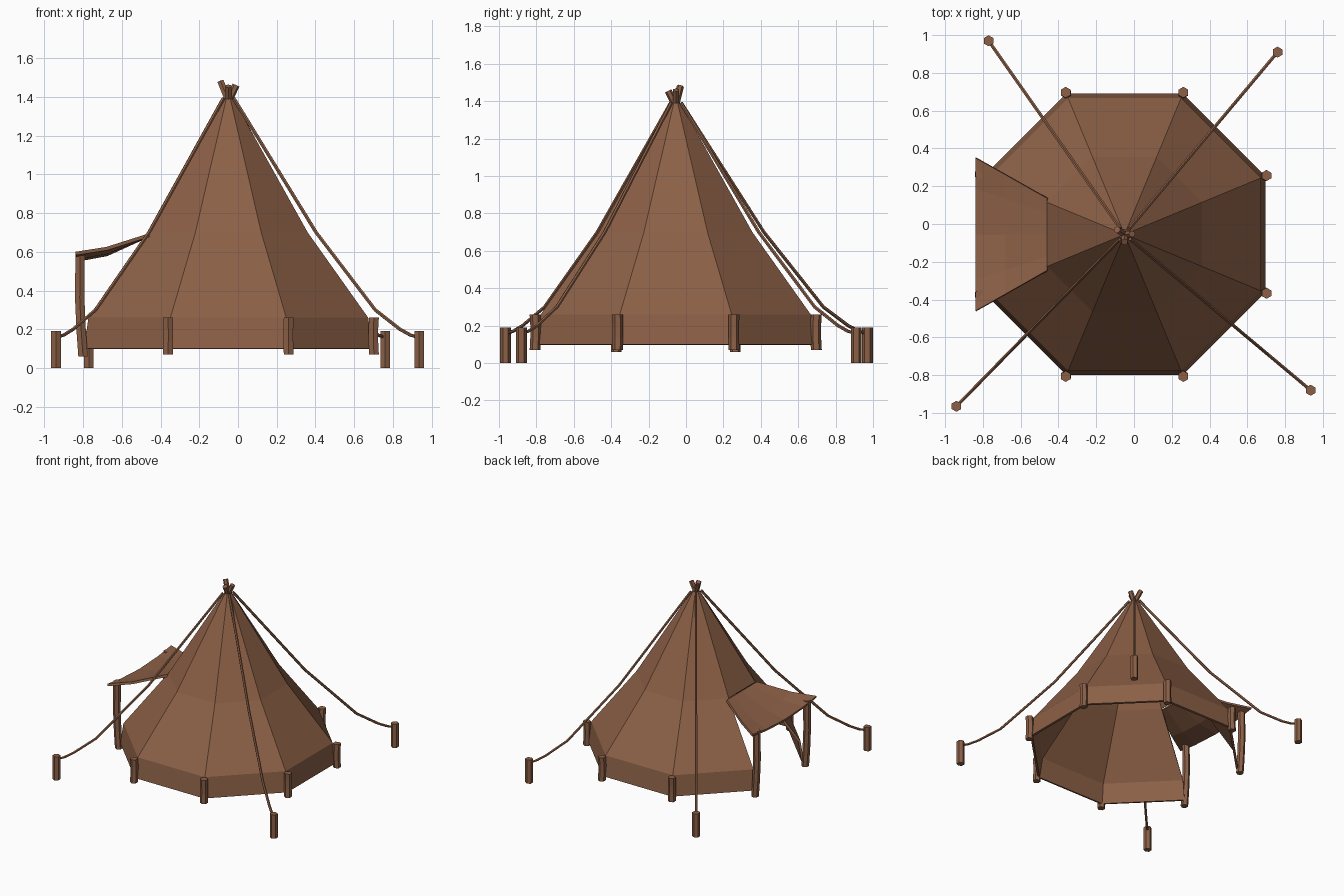
import bpy, bmesh, math
from mathutils import Vector, Quaternion

if "Cube" in bpy.data.objects:
    bpy.data.objects.remove(bpy.data.objects["Cube"])

CX, CY = -0.05, -0.055          # tent axis

brown = bpy.data.materials.new("brown canvas and wood")
brown.diffuse_color = (0.262, 0.117, 0.062, 1)
brown.use_nodes = True
brown.node_tree.nodes["Principled BSDF"].inputs["Base Color"].default_value = brown.diffuse_color


def make(name, bm, thick=0):
    bmesh.ops.recalc_face_normals(bm, faces=bm.faces)
    me = bpy.data.meshes.new(name)
    bm.to_mesh(me)
    bm.free()
    me.materials.append(brown)
    ob = bpy.data.objects.new(name, me)
    bpy.context.collection.objects.link(ob)
    if thick:
        m = ob.modifiers.new("thickness", 'SOLIDIFY')
        m.thickness = thick
        m.offset = -1
    return ob


def tube(name, pts, r, sides=6):
    """Capped low-poly tube along a gently bent path."""
    pts = [Vector(p) for p in pts]
    d = pts[-1] - pts[0]
    q = Quaternion() if d.xy.length < 0.02 else d.to_track_quat('Z', 'Y')
    bm = bmesh.new()
    rings = []
    for p in pts:
        ring = []
        for i in range(sides):
            a = math.pi / 2 + 2 * math.pi * i / sides
            ring.append(bm.verts.new(p + q @ Vector((r * math.cos(a), r * math.sin(a), 0))))
        rings.append(ring)
    for a, b in zip(rings, rings[1:]):
        for i in range(sides):
            j = (i + 1) % sides
            bm.faces.new((a[i], a[j], b[j], b[i]))
    bm.faces.new(rings[0][::-1])
    bm.faces.new(rings[-1])
    return make(name, bm)


def corner(k, apothem, z):
    a = math.radians(22.5 + 45 * k)
    r = apothem / math.cos(math.radians(22.5))
    return Vector((CX + r * math.cos(a), CY + r * math.sin(a), z))


# Octagonal canvas with the doorway panel left open on the -x side
bm = bmesh.new()
profile = [(0.745, 0.10), (0.722, 0.26), (0.41, 0.70), (0.025, 1.39)]
rings = [[bm.verts.new(corner(k, ap, z)) for k in range(8)] for ap, z in profile]
for lvl in range(3):
    for k in range(8):
        if k == 3 and lvl < 2:
            continue
        j = (k + 1) % 8
        bm.faces.new((rings[lvl][k], rings[lvl][j], rings[lvl + 1][j], rings[lvl + 1][k]))
bm.faces.new(rings[-1])
make("tent_canvas", bm, 0.018)

# Sagging awning above the doorway
bm = bmesh.new()
rows = [(-0.46, 0.19, 0.695, 0.0), (-0.68, 0.315, 0.625, 0.03), (-0.84, 0.405, 0.60, 0.035)]
cols = (-1, -0.6, 0, 0.6, 1)
grid = [[bm.verts.new((x, CY + t * half, z - sag * (1 - t * t))) for t in cols]
        for x, half, z, sag in rows]
for a, b in zip(grid, grid[1:]):
    for i in range(len(cols) - 1):
        bm.faces.new((a[i], a[i + 1], b[i + 1], b[i]))
awning = make("door_awning", bm, 0.018)
if awning.data.polygons[0].normal.z < 0:
    awning.data.flip_normals()

# Awning poles standing at the doorway corners
for k in (3, 4):
    y = corner(k, 0.77, 0).y
    tube("awning_pole", [(-0.80, y, 0.06), (-0.81, y, 0.20), (-0.817, y, 0.36), (-0.815, y, 0.595)], 0.028)

# Short posts around the canvas hem
for k in range(8):
    if k in (3, 4):
        continue
    p = corner(k, 0.752, 0.07)
    out = Vector((p.x - CX, p.y - CY, 0)).normalized()
    tube("hem_post", [p, p + Vector((0, 0, 0.07)) - out * 0.004,
                      p + Vector((0, 0, 0.13)) - out * 0.004, p + Vector((0, 0, 0.19))], 0.029)

# Guy ropes and their ground stakes
steps = [(0.03, 1.39), (0.46, 0.70), (0.77, 0.30), (0.90, 0.20), (0.955, 0.17), (1.0, 0.158)]
for x, y in [(-0.77, 0.97), (0.76, 0.91), (0.935, -0.88), (-0.94, -0.965)]:
    tube("guy_stake", [(x, y, 0), (x, y, 0.19)], 0.029)
    tube("guy_rope", [(CX + (x - CX) * f, CY + (y - CY) * f, z) for f, z in steps], 0.010)

# Crossed pole tips poking out of the peak
for x, y, z in [(-0.09, -0.03, 1.48), (-0.05, -0.095, 1.455), (-0.01, -0.053, 1.46)]:
    tube("pole_tip", [(2 * CX - x + (x - CX) * 0.8, 2 * CY - y + (y - CY) * 0.8, 1.36), (x, y, z)], 0.019)
